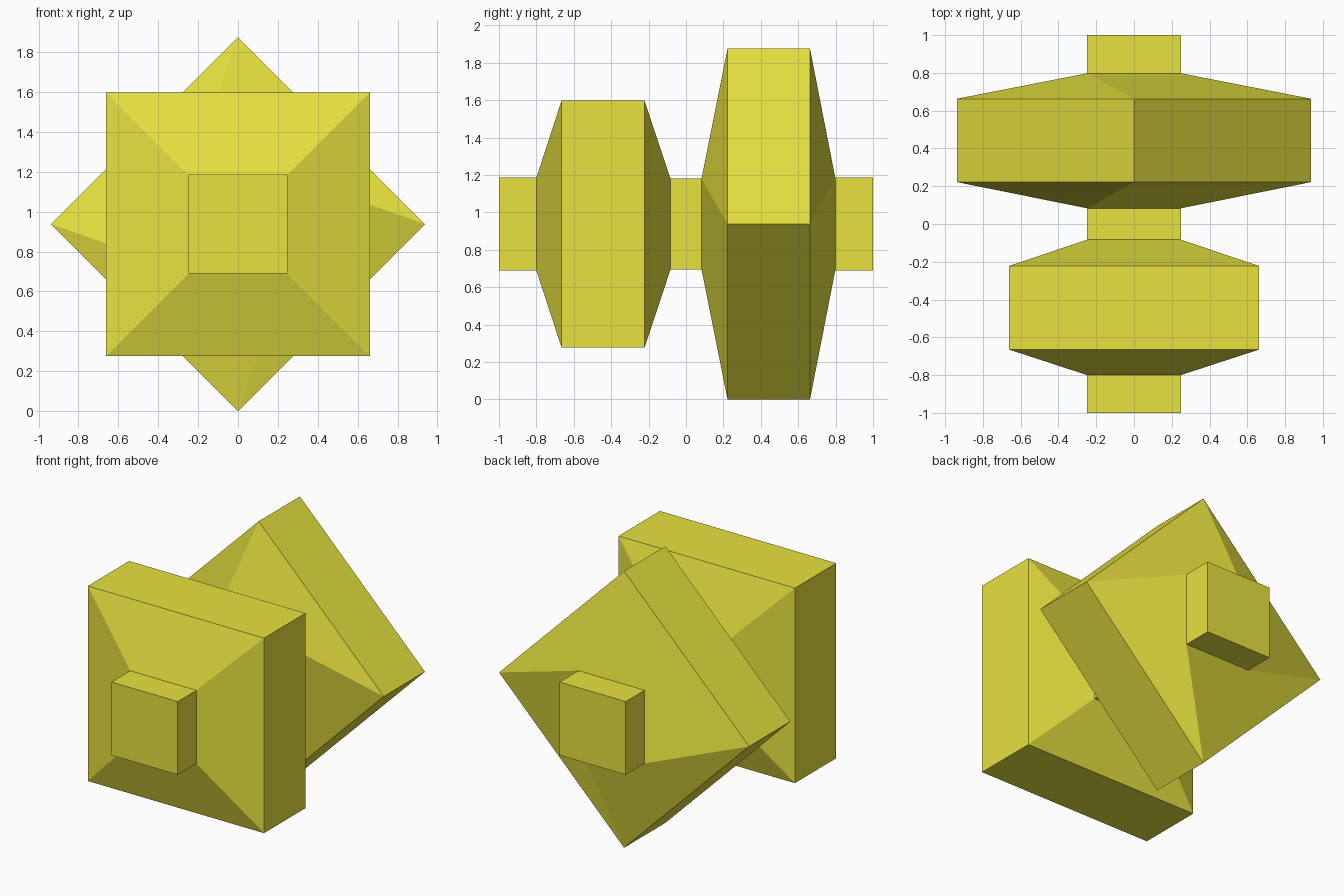
import bpy, bmesh
from math import sin, cos, radians, sqrt

if "Cube" in bpy.data.objects:
    bpy.data.objects.remove(bpy.data.objects["Cube"])

CENTRE_Z = 0.9375
# square cross-sections along y: position, half width, half height, turn in degrees
SECTIONS = [
    (-1.0, 0.248, 0.248, 0), (-0.8, 0.248, 0.248, 0),
    (-0.665, 0.661, 0.661, 0), (-0.222, 0.661, 0.661, 0),
    (-0.083, 0.248, 0.243, 0), (0.083, 0.248, 0.243, 0),
    (0.222, 0.663, 0.663, -45), (0.663, 0.663, 0.663, -45),
    (0.798, 0.248, 0.248, 0), (1.0, 0.248, 0.248, 0),
]

bm = bmesh.new()


def ring(y, hx, hz, turn):
    angles = [radians(45 + 90 * i + turn) for i in range(4)]
    return [bm.verts.new((hx * sqrt(2) * cos(a), y, CENTRE_Z + hz * sqrt(2) * sin(a)))
            for a in angles]


# loft the double-headed block; the back head is twisted into a diamond
rings = [ring(*s) for s in SECTIONS]
for a, b in zip(rings, rings[1:]):
    for i in range(4):
        j = (i + 1) % 4
        bm.faces.new((a[i], a[j], b[j], b[i]))
bm.faces.new(rings[0])
bm.faces.new(rings[-1])
bmesh.ops.recalc_face_normals(bm, faces=bm.faces)

mesh = bpy.data.meshes.new("twisted_double_block")
bm.to_mesh(mesh)
bm.free()
block = bpy.data.objects.new("twisted_double_block", mesh)
bpy.context.collection.objects.link(block)

# yellow finish
yellow = bpy.data.materials.new("yellow")
yellow.diffuse_color = (0.8, 0.76, 0.05, 1)
yellow.use_nodes = True
yellow.node_tree.nodes["Principled BSDF"].inputs["Base Color"].default_value = yellow.diffuse_color
mesh.materials.append(yellow)
